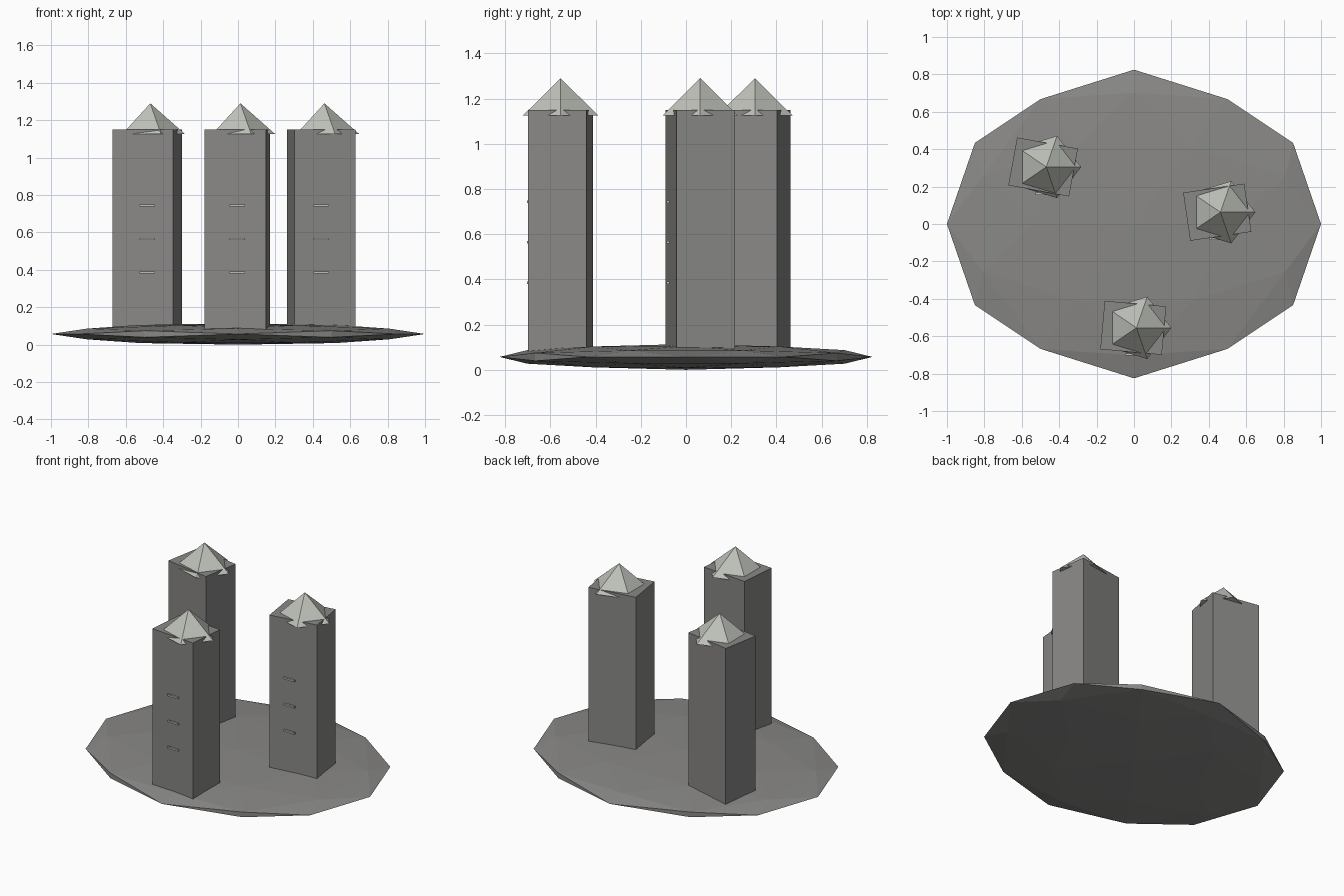
import bpy, bmesh, math
from mathutils import Vector, Matrix

cube = bpy.data.objects.get("Cube")
if cube:
    bpy.data.objects.remove(cube, do_unlink=True)


def material(name, rgb):
    m = bpy.data.materials.new(name)
    m.use_nodes = True
    m.diffuse_color = (*rgb, 1)
    m.node_tree.nodes["Principled BSDF"].inputs["Base Color"].default_value = (*rgb, 1)
    return m


stone = material("grey stone", (0.25, 0.247, 0.24))
pale = material("pale slate", (0.52, 0.54, 0.49))


def add_object(name, bm, mat):
    bmesh.ops.recalc_face_normals(bm, faces=bm.faces)
    mesh = bpy.data.meshes.new(name)
    bm.to_mesh(mesh)
    bm.free()
    mesh.materials.append(mat)
    obj = bpy.data.objects.new(name, mesh)
    bpy.context.collection.objects.link(obj)
    return obj


def box(name, centre, size, mat, turn=0):
    bm = bmesh.new()
    bmesh.ops.create_cube(bm, size=1)
    bmesh.ops.scale(bm, vec=size, verts=bm.verts)
    obj = add_object(name, bm, mat)
    obj.location = centre
    obj.rotation_euler.z = math.radians(turn)
    return obj


# Island: faceted ball with corners on the axes, squashed flat
HALF = 0.057
golden = (1 + math.sqrt(5)) / 2
corners = []
for i in range(3):
    for a in (-1, 1):
        for b in (-1, 1):
            p = [0, 0, 0]
            p[i], p[(i + 1) % 3] = a * golden, b
            corners.append(Vector(p))
edge_mids = [(p + q) / 2 for n, p in enumerate(corners)
             for q in corners[n + 1:] if (p - q).length < 2.1]
bm = bmesh.new()
for p in corners + edge_mids:
    bm.verts.new(p.normalized())
bmesh.ops.convex_hull(bm, input=bm.verts)
bmesh.ops.scale(bm, vec=(1, 0.825, HALF), verts=bm.verts)
bmesh.ops.translate(bm, vec=(0, 0, HALF), verts=bm.verts)
add_object("island", bm, stone)

# Towers: turned block, five-sided roof and three slit windows each
BOTTOM, TOP, PEAK, EAVE = 0.033, 1.15, 1.29, 1.125
for side, x, y, turn in (("front", -0.004, -0.555, -5.2),
                         ("left", 0.445, 0.063, 8.4),
                         ("right", -0.486, 0.305, -10.4)):
    box(side + "_tower", (x, y, (BOTTOM + TOP) / 2),
        (0.33, 0.26, TOP - BOTTOM), stone, turn)

    bm = bmesh.new()
    bmesh.ops.create_cone(bm, cap_ends=True, segments=5, radius1=1, radius2=0, depth=1)
    # point one corner towards +x
    tip = max((v for v in bm.verts if v.co.z < 0), key=lambda v: v.co.x).co
    spin = Matrix.Rotation(-math.atan2(tip.y, tip.x), 3, "Z")
    bmesh.ops.rotate(bm, matrix=spin, verts=bm.verts)
    bmesh.ops.scale(bm, vec=(0.187, 0.175, PEAK - EAVE), verts=bm.verts)
    roof = add_object(side + "_roof", bm, pale)
    roof.location = (x + 0.017, y, (PEAK + EAVE) / 2)

    for n in range(3):
        box(f"{side}_window_{n + 1}", (x, y - 0.143, 0.385 + 0.179 * n),
            (0.082, 0.012, 0.011), pale)
